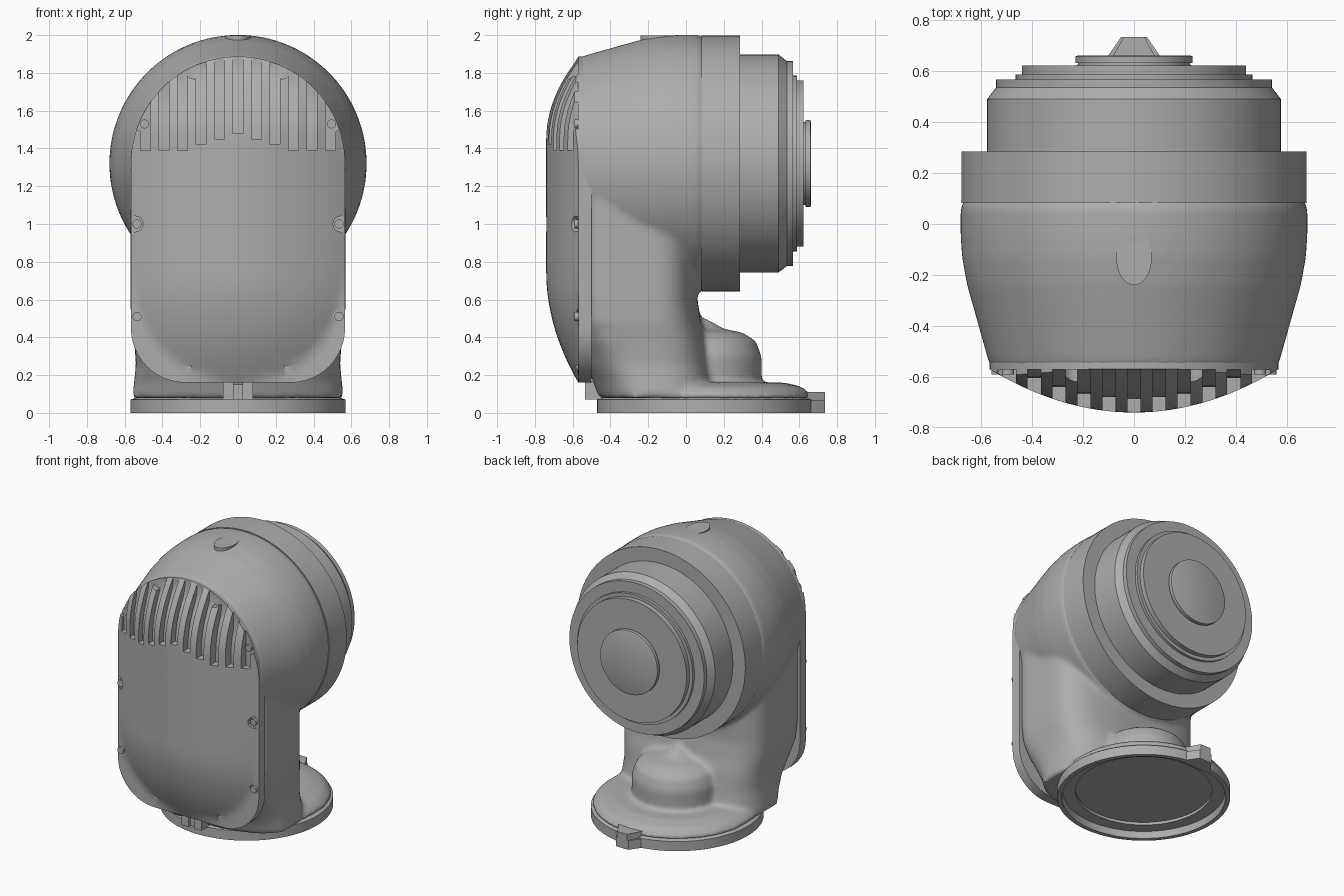
import bpy, bmesh
from math import sin, cos, pi, radians
from mathutils import Vector

cube = bpy.data.objects.get("Cube")
if cube:
    bpy.data.objects.remove(cube, do_unlink=True)

grey = bpy.data.materials.new("cast_grey")
grey.use_nodes = True
COLOUR = (0.42, 0.42, 0.42, 1)
grey.diffuse_color = COLOUR
grey.node_tree.nodes["Principled BSDF"].inputs["Base Color"].default_value = COLOUR

HEAD_Z, BASE_Y = 1.32, 0.1


def add_loft(bm, rings):
    """Skin a list of equal-length closed rings and cap both ends."""
    rows = [[bm.verts.new(p) for p in ring] for ring in rings]
    n = len(rows[0])
    for a, b in zip(rows, rows[1:]):
        for i in range(n):
            j = (i + 1) % n
            bm.faces.new((a[i], a[j], b[j], b[i]))
    bm.faces.new(rows[0])
    bm.faces.new(rows[-1])


def lathe_z(profile, n=96):
    return [[(r * cos(2 * pi * i / n), BASE_Y + r * sin(2 * pi * i / n), z) for i in range(n)]
            for r, z in profile]


def lathe_y(profile, n=96):
    return [[(r * cos(2 * pi * i / n), y, HEAD_Z + r * sin(2 * pi * i / n)) for i in range(n)]
            for r, y in profile]


def box(x0, x1, y0, y1, z0, z1):
    return [[(x0, y0, z), (x1, y0, z), (x1, y1, z), (x0, y1, z)] for z in (z0, z1)]


def make(name, *lofts):
    bm = bmesh.new()
    for rings in lofts:
        add_loft(bm, rings)
    bmesh.ops.recalc_face_normals(bm, faces=bm.faces)
    mesh = bpy.data.meshes.new(name)
    bm.to_mesh(mesh)
    bm.free()
    mesh.materials.append(grey)
    ob = bpy.data.objects.new(name, mesh)
    bpy.context.collection.objects.link(ob)
    return ob


def select(ob):
    bpy.ops.object.select_all(action='DESELECT')
    ob.select_set(True)
    bpy.context.view_layer.objects.active = ob


def modify(ob, kind, **settings):
    mod = ob.modifiers.new(kind.title(), kind)
    for key, value in settings.items():
        setattr(mod, key, value)
    select(ob)
    bpy.ops.object.modifier_apply(modifier=mod.name)


def smooth(ob, angle=30):
    select(ob)
    bpy.ops.object.shade_smooth_by_angle(angle=radians(angle))


def cut(ob, cutter):
    modify(ob, 'BOOLEAN', operation='DIFFERENCE', object=cutter, solver='EXACT')
    bpy.data.objects.remove(cutter, do_unlink=True)


# Cast housing: tapered head, column, base dome and boss fused with fillets
def column_ring(z, hx, front, back, square, n=80):
    mid = -0.2
    ring = []
    for i in range(n):
        c, s = cos(2 * pi * i / n), sin(2 * pi * i / n)
        p = square if s < 0 else 3
        depth = mid - front if s < 0 else back - mid
        k = (abs(c) ** p + abs(s) ** p) ** (-1 / p)
        ring.append((hx * c * k, mid + depth * s * k, z))
    return ring


column = [column_ring(*row) for row in (
    (0.08, 0.56, -0.46, 0.17, 2.2), (0.16, 0.55, -0.49, 0.15, 2.4),
    (0.26, 0.54, -0.53, 0.13, 3), (0.38, 0.55, -0.54, 0.11, 5),
    (0.48, 0.565, -0.54, 0.08, 8), (0.6, 0.57, -0.54, 0.06, 10),
    (1.3, 0.57, -0.54, 0.06, 10))]
head = lathe_y([(0.565, -0.56), (0.61, -0.4), (0.655, -0.24), (0.675, -0.13),
                (0.681, -0.04), (0.681, 0.075), (0.66, 0.085), (0.66, 0.16)])
dome = lathe_z([(0.56, 0.078), (0.558, 0.1), (0.51, 0.14), (0.42, 0.16), (0.01, 0.16)])
boss = lathe_z([(0.3, 0.09), (0.3, 0.3), (0.27, 0.38), (0.2, 0.425), (0.1, 0.445), (0.01, 0.5)])
housing = make("housing", column)
for part in (head, dome, boss):
    tool = make("housing_piece", part)
    modify(housing, 'BOOLEAN', operation='UNION', object=tool, solver='EXACT')
    bpy.data.objects.remove(tool, do_unlink=True)
modify(housing, 'REMESH', mode='VOXEL', voxel_size=0.016)
modify(housing, 'SMOOTH', factor=0.5, iterations=8)
smooth(housing, 50)

# Small raised lug on the crown
lug = make("crown_lug", [[(0.07 * cos(a), -0.13 + (0.11 if sin(a) < 0 else 0.1) * sin(a), z)
                          for a in [2 * pi * i / 32 for i in range(32)]] for z in (1.9, 1.998)])
smooth(lug)


# Domed front cover
def cover_y(x, z):
    y = -0.74 + 0.17 * (x / 0.567) ** 2
    y += 0.17 * (max(0, z - 1.45) / 0.43) ** 2 + 0.17 * (max(0, 0.75 - z) / 0.59) ** 2
    return min(y, -0.57)


W, CORNER, BOTTOM = 0.567, 0.29, 0.16
half = [(W * sin(pi * i / 48), HEAD_Z + W * cos(pi * i / 48)) for i in range(25)]
half += [(W, z) for z in (1.2, 1.05, 0.9, 0.75, 0.65, 0.55)]
half += [(W - CORNER + CORNER * cos(pi * i / 24), BOTTOM + CORNER - CORNER * sin(pi * i / 24))
         for i in range(13)]
half += [(0.18, BOTTOM), (0.09, BOTTOM), (0, BOTTOM)]
outline = half + [(-x, z) for x, z in reversed(half[1:-1])]
rings = [[(x, -0.5, z) for x, z in outline]]
for i in range(24):
    t = 1 - i / 24.2
    ring = [(x * t, 1 + (z - 1) * t) for x, z in outline]
    rings.append([(x, cover_y(x, z), z) for x, z in ring])
cover = make("front_cover", rings)

# Cooling slots that follow the dome
slots = []
for i in range(-5, 6):
    x = i * 0.098
    low = 1.48 - 0.03 * abs(i) if abs(i) < 3 else 1.39
    steps = [low + 0.06 * k for k in range(9)]
    side = [(-0.9, low)] + [(min(cover_y(x, z) + 0.055, -0.572), z) for z in steps]
    side += [(-0.572, 2.05), (-0.9, 2.05)]
    slots.append([[(x + dx, y, z) for y, z in side] for dx in (-0.026, 0.026)])
cut(cover, make("slot_cutter", *slots))

# Screw notches along the rim and the two foot recesses
notches = []
for side in (-1, 1):
    for x, z in ((0.545, 0.51), (0.545, 1.0), (0.505, 1.53), (0.235, 1.81)):
        notches.append([[(side * x + 0.042 * cos(2 * pi * i / 20), y, z + 0.042 * sin(2 * pi * i / 20))
                         for i in range(20)] for y in (-0.9, -0.573)])
    xs = sorted((side * 0.245, side * 0.7))
    notches.append(box(xs[0], xs[1], -0.9, -0.573, 0.05, 0.25))
cut(cover, make("notch_cutter", *notches))
smooth(cover)

# Screw heads in the notches
screws = []
for side in (-1, 1):
    for x, z in ((0.535, 0.51), (0.535, 1.0), (0.495, 1.53)):
        screws.append([[(side * x + 0.024 * cos(2 * pi * i / 20), y, z + 0.024 * sin(2 * pi * i / 20))
                        for i in range(20)] for y in (-0.55, -0.59)])
smooth(make("cover_screws", *screws))

# Stepped drive rings at the back of the head
smooth(make("drive_rings", lathe_y([
    (0.6, 0.083), (0.677, 0.083), (0.677, 0.285), (0.577, 0.285), (0.577, 0.49),
    (0.542, 0.535), (0.542, 0.567), (0.465, 0.567), (0.465, 0.587), (0.44, 0.587),
    (0.44, 0.622)], 128)))
smooth(make("output_disc", lathe_y([
    (0.22, 0.61), (0.22, 0.632), (0.23, 0.632), (0.23, 0.658), (0.22, 0.662)])))

# Base flange with a stepped hollow underneath
smooth(make("base_flange", lathe_z([
    (0.45, 0.07), (0.45, 0.05), (0.535, 0.05), (0.54, 0), (0.57, 0), (0.57, 0.07),
    (0.555, 0.075), (0.5, 0.1)], 128)))

# Locating tabs at the back and front of the base
tab = [(-0.13, 0.62), (-0.05, 0.735), (0.05, 0.735), (0.13, 0.62)]
make("back_tab", [[(x, y, z) for x, y in tab] for z in (0, 0.065)],
     [[(x * 0.8, y, z) for x, y in tab] for z in (0.065, 0.11)])
make("front_tab", box(-0.08, -0.025, -0.535, -0.4, 0.07, 0.17),
     box(0.025, 0.08, -0.535, -0.4, 0.07, 0.17), box(-0.025, 0.025, -0.51, -0.4, 0.07, 0.15))
